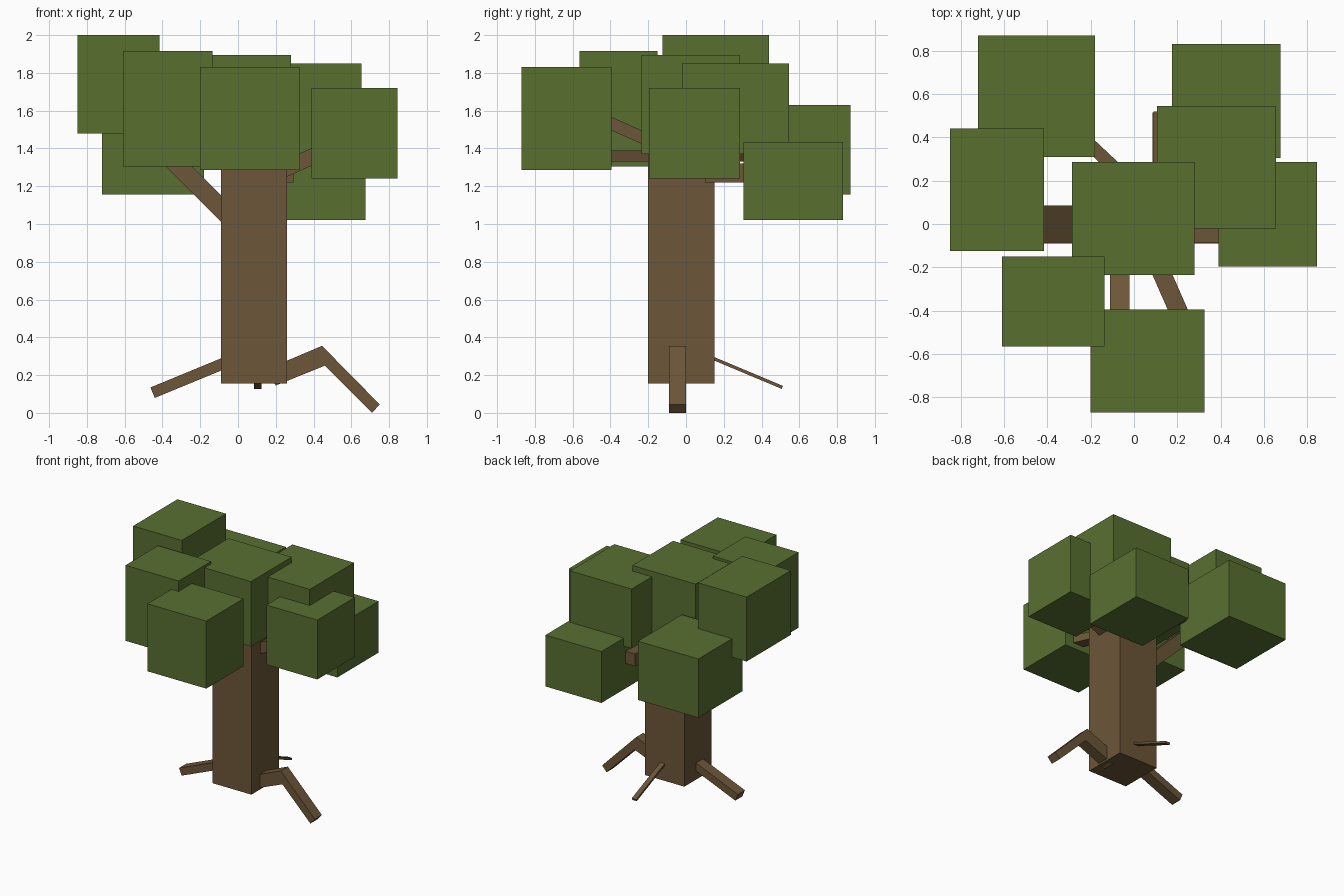
import bpy
import bmesh
from mathutils import Vector, Matrix

cube = bpy.data.objects.get("Cube")
if cube:
    bpy.data.objects.remove(cube, do_unlink=True)


def material(name, rgb):
    m = bpy.data.materials.new(name)
    m.use_nodes = True
    m.diffuse_color = (*rgb, 1)
    m.node_tree.nodes["Principled BSDF"].inputs["Base Color"].default_value = (*rgb, 1)
    return m


BARK = material("bark_brown", (0.150, 0.093, 0.040))
LEAF = material("leaf_green", (0.098, 0.162, 0.030))


def finish(name, bm, mat):
    bmesh.ops.recalc_face_normals(bm, faces=bm.faces)
    mesh = bpy.data.meshes.new(name)
    bm.to_mesh(mesh)
    bm.free()
    mesh.materials.append(mat)
    obj = bpy.data.objects.new(name, mesh)
    bpy.context.collection.objects.link(obj)
    return obj


def box(name, x, y, z, mat):
    """Axis-aligned box from three (min, max) ranges."""
    bm = bmesh.new()
    bmesh.ops.create_cube(bm, size=1)
    bmesh.ops.scale(bm, vec=[r[1] - r[0] for r in (x, y, z)], verts=bm.verts)
    bmesh.ops.translate(bm, vec=[(r[0] + r[1]) / 2 for r in (x, y, z)], verts=bm.verts)
    return finish(name, bm, mat)


def beam(name, start, end, width, thick):
    """Rectangular bar between two points, its width kept level."""
    a, b = Vector(start), Vector(end)
    d = (b - a).normalized()
    side = Vector((0, 0, 1)).cross(d).normalized()
    up = d.cross(side)
    rot = Matrix((d, side, up)).transposed().to_4x4()
    bm = bmesh.new()
    bmesh.ops.create_cube(bm, size=1)
    bmesh.ops.scale(bm, vec=((b - a).length, width, thick), verts=bm.verts)
    bmesh.ops.transform(bm, matrix=Matrix.Translation((a + b) / 2) @ rot, verts=bm.verts)
    return finish(name, bm, BARK)


def prism(name, profile, y0, y1):
    """Extrude an x-z outline along y."""
    bm = bmesh.new()
    face = bm.faces.new([bm.verts.new((x, y0, z)) for x, z in profile])
    ext = bmesh.ops.extrude_face_region(bm, geom=[face])
    verts = [v for v in ext["geom"] if isinstance(v, bmesh.types.BMVert)]
    bmesh.ops.translate(bm, vec=(0, y1 - y0, 0), verts=verts)
    return finish(name, bm, BARK)


# Trunk
box("trunk", (-0.09, 0.26), (-0.20, 0.15), (0.155, 1.50), BARK)

# Roots: a bent one, a straight one and a thin one at the back
prism("left_root", [(0.15, 0.23), (0.445, 0.355), (0.75, 0.045), (0.71, 0.0),
                    (0.46, 0.25), (0.20, 0.145)], -0.09, 0.0)
beam("right_root", (-0.02, 0.285 - 0.005) [:1] + (-0.045, 0.285), (-0.452, -0.045, 0.107), 0.09, 0.06)
beam("back_root", (0.105, 0.10, 0.307), (0.105, 0.51, 0.135), 0.04, 0.017)

# Branches reaching into the leaf blocks
beam("right_branch", (0.0, 0.0, 0.992), (-0.60, 0.0, 1.592), 0.17, 0.10)
beam("left_branch", (0.20, -0.043, 1.27), (0.60, -0.043, 1.45), 0.085, 0.085)
box("back_left_branch", (0.09, 0.295), (0.10, 0.52), (1.22, 1.32), BARK)
beam("back_right_branch", (0.0, 0.175, 1.36), (-0.32, 0.475, 1.36), 0.06, 0.06)
beam("front_branch_upper", (-0.065, -0.10, 1.40), (-0.065, -0.55, 1.60), 0.09, 0.065)
beam("front_branch_lower", (0.09, -0.14, 1.36), (0.27, -0.55, 1.36), 0.085, 0.06)

# Leaf blocks: x, y and z ranges
leaves = {
    "back_right": ((-0.72, -0.18), (0.31, 0.87), (1.155, 1.63)),
    "right": ((-0.85, -0.415), (-0.125, 0.44), (1.48, 2.0)),
    "front_right": ((-0.61, -0.135), (-0.565, -0.15), (1.305, 1.915)),
    "middle": ((-0.285, 0.28), (-0.235, 0.285), (1.37, 1.895)),
    "front": ((-0.20, 0.325), (-0.87, -0.395), (1.285, 1.83)),
    "back_left_upper": ((0.105, 0.655), (-0.02, 0.545), (1.37, 1.85)),
    "back_left_lower": ((0.175, 0.675), (0.305, 0.83), (1.02, 1.435)),
    "left": ((0.39, 0.845), (-0.195, 0.285), (1.24, 1.72)),
}
for name, (x, y, z) in leaves.items():
    box(name + "_leaves", x, y, z, LEAF)
